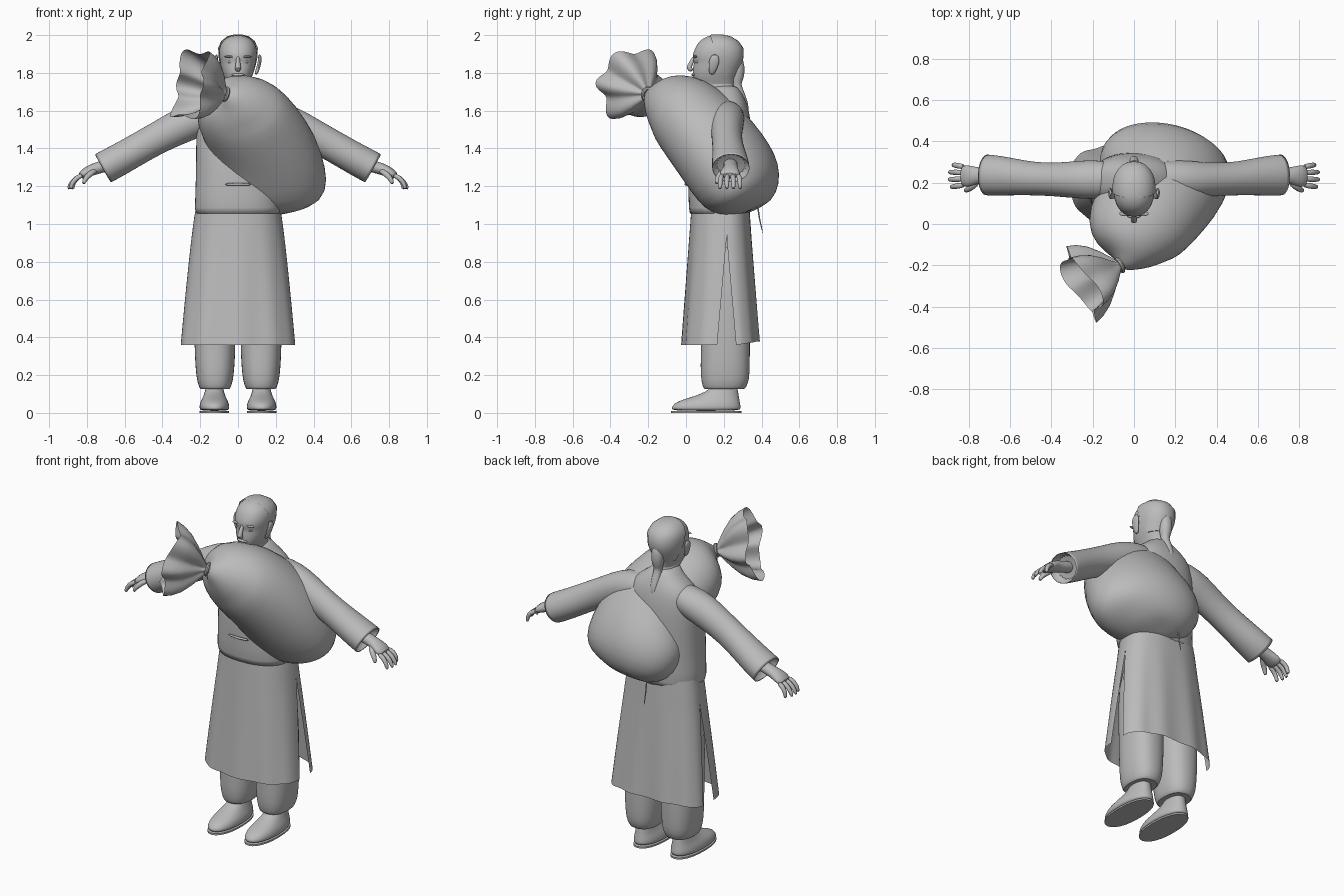
import bpy, bmesh, math
from mathutils import Vector

if "Cube" in bpy.data.objects:
    bpy.data.objects.remove(bpy.data.objects["Cube"], do_unlink=True)

grey = bpy.data.materials.new("plain grey")
grey.use_nodes = True
grey.diffuse_color = (0.5, 0.5, 0.5, 1)
grey.node_tree.nodes["Principled BSDF"].inputs["Base Color"].default_value = (0.5, 0.5, 0.5, 1)


def finish(name, bm, subdiv=1, angle=50):
    bmesh.ops.recalc_face_normals(bm, faces=bm.faces)
    mesh = bpy.data.meshes.new(name)
    bm.to_mesh(mesh)
    bm.free()
    mesh.materials.append(grey)
    ob = bpy.data.objects.new(name, mesh)
    bpy.context.collection.objects.link(ob)
    bpy.ops.object.select_all(action='DESELECT')
    ob.select_set(True)
    bpy.context.view_layer.objects.active = ob
    bpy.ops.object.shade_smooth_by_angle(angle=math.radians(angle))
    if subdiv:
        ob.modifiers.new("Round", 'SUBSURF').levels = subdiv
        ob.modifiers["Round"].render_levels = subdiv


def skin(rings, closed=True, caps=True):
    """Bridge rows of points into a surface."""
    bm = bmesh.new()
    rows = [[bm.verts.new(p) for p in r] for r in rings]
    n = len(rows[0])
    for a, b in zip(rows, rows[1:]):
        for i in range(n if closed else n - 1):
            j = (i + 1) % n
            bm.faces.new((a[i], a[j], b[j], b[i]))
    if caps:
        bm.faces.new(rows[0])
        bm.faces.new(rows[-1])
    return bm


def power(v, p):
    return math.copysign(abs(v) ** p, v)


def stack(levels, cx=0, p=1.0, n=24, grow=0):
    """Horizontal rings: height, half width, front y, back y."""
    rings = []
    for z, a, y0, y1 in levels:
        c, b = (y0 + y1) / 2, (y1 - y0) / 2
        angles = [2 * math.pi * i / n for i in range(n)]
        rings.append([(cx + (a + grow) * power(math.cos(t), p),
                       c + (b + grow) * power(math.sin(t), p), z + grow * (z > 1.9)) for t in angles])
    return skin(rings)


def tube(path, side, n=16):
    """Rings across a path: x, y, z, radius along side, other radius."""
    pts = [Vector(p[:3]) for p in path]
    rings = []
    for i, p in enumerate(path):
        d = (pts[min(i + 1, len(pts) - 1)] - pts[max(i - 1, 0)]).normalized()
        s = Vector(side)
        s = (s - d * s.dot(d)).normalized()
        u = s.cross(d)
        angles = [2 * math.pi * k / n for k in range(n)]
        rings.append([pts[i] + s * math.cos(t) * p[3] + u * math.sin(t) * p[-1] for t in angles])
    return skin(rings)


def blob(name, loc, size):
    bm = bmesh.new()
    bmesh.ops.create_uvsphere(bm, u_segments=16, v_segments=10, radius=1)
    for v in bm.verts:
        v.co = Vector(loc) + Vector([c * s for c, s in zip(v.co, size)])
    finish(name, bm, 0)


# Head with the hair cap on the back of the skull
HEAD = [(1.64, .07, .13, .28), (1.72, .065, .11, .26), (1.735, .05, .05, .25), (1.78, .078, .034, .262),
        (1.83, .09, .036, .285), (1.86, .096, .044, .297), (1.885, .1, .03, .302), (1.93, .102, .046, .3),
        (1.965, .086, .066, .275), (1.99, .055, .1, .235), (2.0, .02, .14, .19)]
finish("head", stack(HEAD, p=.92))
hair = stack(HEAD[3:], p=.92, grow=.003)
bmesh.ops.bisect_plane(hair, geom=hair.verts[:] + hair.edges[:] + hair.faces[:], plane_co=(0, .13, 1.99),
                       plane_no=(0, -1, -.35), clear_outer=True)
finish("hair_cap", hair, 0)

# Facial features
finish("nose", tube([(0, .046, 1.89, .009), (0, .032, 1.86, .011), (0, .01, 1.825, .018),
                     (0, .035, 1.81, .014)], (1, 0, 0), 10))
blob("upper_lip", (0, .04, 1.79), (.034, .012, .008))
blob("lower_lip", (0, .043, 1.772), (.026, .012, .008))
for s, side in ((1, "left"), (-1, "right")):
    finish(side + "_ear", tube([(s * .092, .135, 1.79, .012, .008), (s * .104, .14, 1.815, .02, .01),
                                (s * .113, .147, 1.85, .029, .01), (s * .118, .153, 1.88, .026, .01),
                                (s * .112, .153, 1.898, .012, .007)], (0, 1, 0), 12))
    blob(side + "_eye", (s * .038, .061, 1.858), (.018, .012, .008))
    blob(side + "_brow", (s * .042, .05, 1.886), (.03, .012, .006))

# Braid down the back, with its thin cord
finish("braid", tube([(0, .265, 1.9, .03), (0, .275, 1.83, .042), (0, .272, 1.77, .036), (0, .268, 1.74, .024),
                      (0, .276, 1.71, .027), (0, .295, 1.66, .028), (0, .31, 1.62, .024), (0, .318, 1.59, .014)],
                     (1, 0, 0), 10))
finish("braid_cord", tube([(0, .315, 1.6, .006), (0, .36, 1.4, .005), (0, .37, 1.1, .005), (0, .41, .94, .003)],
                          (1, 0, 0), 8))

# Jacket body, collar and fastenings
finish("jacket", stack([(1.05, .23, .015, .345), (1.055, .232, .015, .345), (1.25, .224, .008, .345),
                        (1.42, .224, .015, .35), (1.54, .22, .04, .345), (1.62, .2, .085, .33),
                        (1.67, .14, .115, .31), (1.71, .085, .12, .285), (1.735, .068, .11, .27)], p=.87))
for i, z in enumerate((1.21, 1.33)):
    finish(f"frog_fastening_{i + 1}", tube([(-.07, .006, z, .008), (-.03, .001, z, .006), (0, -.002, z, .009),
                                            (.03, .001, z, .006), (.07, .006, z, .008)], (0, 1, 0), 8))

# Split skirt of the robe, a front and a back panel with slits at the sides
for name, sign in (("front", -1), ("back", 1)):
    rows = []
    for k in range(13):
        z = 1.1 - .74 * k / 12
        f = (1.1 - z) / .74
        a = .22 + .083 * f ** .8
        gap = .05 * max(0, (.93 - z) / .57)
        mid = .215 + sign * gap
        far = .03 - .05 * f if sign < 0 else .335 + .055 * f
        row = []
        for i in range(33):
            t = math.pi * i / 32
            fold = .006 * f * math.cos(t * 10) * math.sin(t)
            row.append((a * power(math.cos(t), .87), mid + (far - mid) * math.sin(t) ** .87 + fold,
                        z + (.02 * f * math.sin(t) if sign > 0 else 0)))
        rows.append(row)
    finish(name + "_skirt_panel", skin(rows, closed=False, caps=False), 0)

# Sleeves, hands, trousers and shoes
for s, side in ((1, "left"), (-1, "right")):
    arm = [(.06, .215, 1.6, .07, .06), (.16, .215, 1.572, .098, .088), (.27, .215, 1.535, .093, .098),
           (.38, .215, 1.48, .081, .087), (.5, .22, 1.415, .081, .084), (.62, .232, 1.345, .095, .086),
           (.715, .238, 1.295, .102, .088), (.72, .238, 1.292, .098, .084)]
    bm = tube([(s * p[0],) + p[1:] for p in arm], (0, 1, 0), 20)
    mouth = [f for f in bm.faces if len(f.verts) == 20 and abs(f.calc_center_median().x) > .5]
    bmesh.ops.inset_region(bm, faces=mouth, thickness=.01)
    bmesh.ops.translate(bm, verts=mouth[0].verts[:], vec=(-s * .05, 0, .028))
    finish(side + "_sleeve", bm)
    finish(side + "_hand", tube([(s * x, y, z, r, q) for x, y, z, r, q in (
        (.62, .235, 1.335, .04, .035), (.73, .237, 1.3, .036, .032), (.765, .235, 1.29, .042, .032),
        (.805, .232, 1.272, .055, .028), (.84, .232, 1.25, .052, .02))], (0, 1, 0)))
    for i in range(4):
        y, reach = .19 + .029 * i, (.0, .012, .01, -.012)[i]
        splay = (i - 1.5) * .004
        finish(f"{side}_finger_{i + 1}", tube([(s * .82, y, 1.26, .014), (s * .855, y + splay, 1.245, .015),
                                              (s * (.88 + reach / 2), y + splay * 1.5, 1.215, .013),
                                              (s * (.887 + reach), y + splay * 1.7, 1.182, .01)], (0, 1, 0), 8))
    finish(side + "_thumb", tube([(s * .75, .21, 1.285, .015), (s * .785, .18, 1.265, .018),
                                  (s * .81, .165, 1.238, .015), (s * .82, .16, 1.21, .009)], (0, 1, 0), 8))
    finish(side + "_trouser_leg", stack([(.95, .1, .07, .32), (.6, .11, .07, .335), (.36, .11, .08, .34),
                                         (.24, .104, .075, .338), (.17, .096, .08, .335), (.14, .085, .088, .32),
                                         (.122, .078, .095, .31), (.13, .055, .12, .28)], cx=s * .122, p=.85))
    finish(side + "_shoe", stack([(.01, .076, -.078, .29), (.025, .08, -.08, .292), (.05, .078, -.066, .288),
                                  (.07, .068, -.02, .284), (.09, .058, .05, .28), (.115, .05, .11, .276),
                                  (.14, .046, .14, .27), (.25, .045, .15, .26)], cx=s * .125, p=.9))
    finish(side + "_sole", stack([(0, .078, -.08, .293), (.01, .078, -.08, .293)], cx=s * .125, p=.9), 0, 30)

# Heavy sack slung over the shoulder
finish("sack", tube([(-.07, -.2, 1.68, .028, .028), (-.05, -.185, 1.675, .06, .06), (-.03, -.15, 1.66, .14, .125),
                     (-.015, -.095, 1.64, .21, .17), (.01, -.02, 1.6, .255, .21), (.08, .075, 1.505, .27, .23),
                     (.14, .165, 1.395, .29, .24), (.15, .24, 1.29, .325, .24), (.15, .295, 1.2, .325, .225),
                     (.15, .335, 1.13, .275, .175), (.16, .355, 1.09, .17, .11), (.16, .36, 1.08, .06, .04)],
                    (.96, -.27, 0), 28))

# Gathered sack mouth flaring out in folds beyond the tie
axis = Vector((-.85, -.43, .24)).normalized()
across = Vector((.45, -.89, 0)).normalized()
up = axis.cross(across)
rings = []
for dist, rad, wave in ((-.02, .03, 0), (.015, .024, .003), (.04, .05, .01), (.08, .1, .015),
                        (.13, .15, .02), (.18, .18, .024), (.225, .195, .026)):
    ring = []
    for i in range(72):
        t = 2 * math.pi * i / 72
        r = rad + wave * math.cos(6 * t + .9 * math.sin(2 * t))
        ring.append(Vector((-.06, -.195, 1.685)) + axis * (dist + wave * .9 * math.sin(3 * t + 1))
                    + across * r * .9 * math.cos(t) + up * r * math.sin(t))
    rings.append(ring)
finish("sack_mouth", skin(rings, caps=False), 0)
bpy.ops.mesh.primitive_torus_add(major_radius=.032, minor_radius=.01, major_segments=20, minor_segments=8,
                                 location=(-.068, -.2, 1.688), rotation=axis.to_track_quat('Z', 'Y').to_euler())
tie = bpy.context.object
tie.name = "sack_tie"
tie.data.materials.append(grey)
bpy.ops.object.shade_smooth_by_angle()
